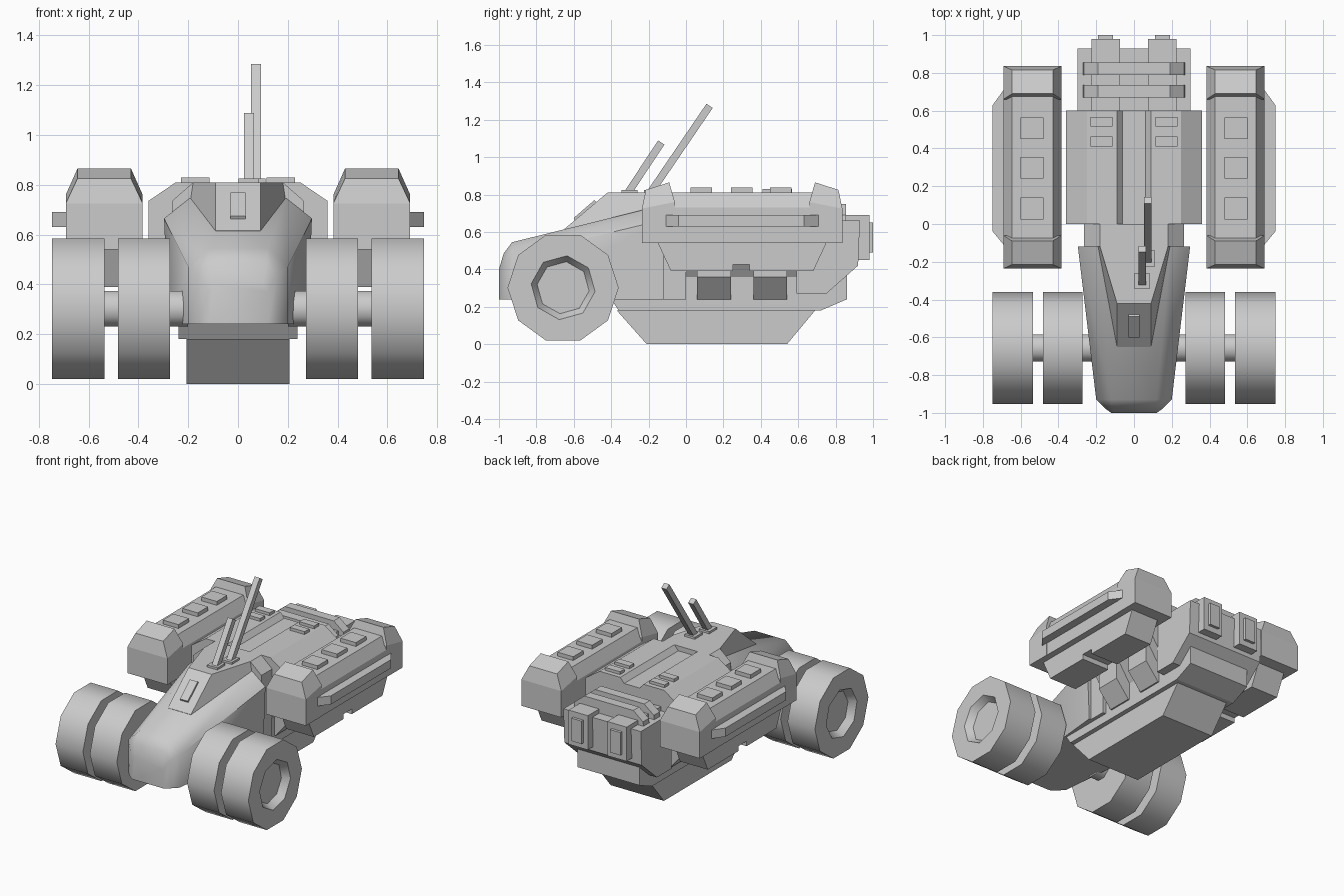
import bpy, bmesh
from math import sin, cos, pi, radians
from mathutils import Vector

if "Cube" in bpy.data.objects:
    bpy.data.objects.remove(bpy.data.objects["Cube"])


def loft(name, rings, mirror=False, smooth=0):
    """Skin equal-length rings of 3D points and cap both ends."""
    bm = bmesh.new()
    vs = [[bm.verts.new(p) for p in r] for r in rings]
    n = len(vs[0])
    for a, b in zip(vs, vs[1:]):
        for i in range(n):
            j = (i + 1) % n
            bm.faces.new((a[i], a[j], b[j], b[i]))
    bm.faces.new(vs[0])
    bm.faces.new(vs[-1])
    bmesh.ops.recalc_face_normals(bm, faces=bm.faces)
    me = bpy.data.meshes.new(name)
    bm.to_mesh(me)
    bm.free()
    ob = bpy.data.objects.new(name, me)
    bpy.context.collection.objects.link(ob)
    if smooth:
        activate(ob)
        bpy.ops.object.shade_smooth_by_angle(angle=radians(smooth))
    if mirror:
        ob.modifiers.new("mirror", 'MIRROR').use_mirror_merge = False
    return ob


def activate(ob):
    bpy.ops.object.select_all(action='DESELECT')
    ob.select_set(True)
    bpy.context.view_layer.objects.active = ob


def prism_x(name, yz, x0, x1, mirror=False, smooth=0):
    return loft(name, [[(x, y, z) for y, z in yz] for x in (x0, x1)], mirror, smooth)


def both(half):
    """Complete a right-hand half outline (bottom to top) to the left."""
    return half + [(-x, z) for x, z in reversed(half)]


def box(name, x0, x1, y0, y1, z0, z1, mirror=False):
    return prism_x(name, [(y0, z0), (y1, z0), (y1, z1), (y0, z1)], x0, x1, mirror)


def rect(x0, x1, y0, y1, z0, z1):
    """Ring of four corners; z0 applies at y0 and z1 at y1."""
    return [(x0, y0, z0), (x1, y0, z0), (x1, y1, z1), (x0, y1, z1)]


def circle(r, n, start=0.0):
    return [(-0.657 + r * cos(start + 2 * pi * i / n),
             0.302 + r * sin(start + 2 * pi * i / n)) for i in range(n)]


# Nose hull
nose = [(-1.0, .12, .12, .37, .10, .40), (-.975, .155, .155, .43, .115, .485),
        (-.93, .20, .20, .47, .12, .545), (-.12, .28, .297, .665, .195, .745)]
loft("nose_hull", [[(x, y, z) for x, z in both([(bw, .24), (sw, sz), (tw, tz)])]
                   for y, bw, sw, sz, tw, tz in nose], smooth=40)

# Raised wedge on the nose, with its front hatch
loft("gun_deck", [
    [(-.09, -.65, .60), (.09, -.65, .60), (.19, -.12, .70), (-.19, -.12, .70)],
    [(-.09, -.65, .616), (.09, -.65, .616), (.19, -.12, .745), (-.19, -.12, .745)],
    [(-.09, -.42, .81), (.09, -.42, .81), (.18, -.12, .81), (-.18, -.12, .81)]])
prism_x("front_hatch", [(-.59, .655), (-.60, .675), (-.49, .77), (-.475, .755)], -.03, .03)

# Neck and main body with central groove
neck = both([(.265, .24), (.265, .735), (.18, .81)])
loft("neck", [[(x, y, z) for x, z in neck] for y in (-.12, 0)])
body = both([(.24, .24), (.24, .36), (.36, .54), (.36, .735), (.25, .81), (.09, .81), (.06, .775)])
loft("main_body", [[(x, y, z) for x, z in body] for y in (0, .6)])
for y in (.41, .515):
    box("roof_vent", .115, .23, y, y + .052, .80, .83, True)

# Lower hull, keel and side blocks
prism_x("lower_hull", [(-.40, .24), (-.36, .18), (.72, .18), (.86, .24), (.86, .37), (-.12, .37)],
        -.24, .24)
prism_x("keel", [(-.37, .18), (-.21, 0), (.54, 0), (.69, .18)], -.207, .207)
for y in (.06, .36):
    loft("side_block", [[(.23, t, .24), (.25, t, .24), (.35, t, .36), (.35, t, .5), (.23, t, .42)]
                        for t in (y, y + .18)], True)

# Rear section, engines and cross bars
prism_x("rear_body", [(.59, .27), (.75, .27), (.92, .42), (.93, .66), (.59, .66)], -.3, .3)
box("engine", .075, .225, .6, .98, .45, .69, True)
box("exhaust", .11, .19, .97, 1.0, .49, .65, True)
for y in (.67, .79):
    loft("cross_bar", [[(x, t, z) for x, z in both([(.27, .65), (.265, .69), (.19, .75)])]
                       for t in (y, y + .065)])

# Side pods
pod = [(.385, .54), (.69, .54), (.69, .73), (.645, .81), (.43, .81), (.385, .73)]
loft("pod_body", [[(x, y, z) for x, z in pod] for y in (-.08, .68)], True)
for s in (-1, 1):
    # y measured outward from the pod middle at y = 0.3
    Y = lambda d: .3 + s * d
    loft("pod_cap", [rect(.383, .692, Y(.36), Y(.536), .54, .54),
                     rect(.383, .692, Y(.36), Y(.536), .76, .725),
                     rect(.43, .645, Y(.39), Y(.515), .865, .825)], True)
loft("pod_rail", [[(.68, -.11, z), (.69, -.11, z), (.748, -.04, z),
                   (.748, .63, z), (.69, .71, z), (.68, .71, z)] for z in (.63, .69)], True)
for y in (.025, .24, .45):
    box("pod_button", .48, .60, y, y + .115, .80, .837, True)
prism_x("pod_underside", [(-.15, .54), (-.08, .39), (.25, .39), (.25, .425),
                          (.34, .425), (.34, .39), (.68, .39), (.75, .54)], .43, .645, True)

# Wheels, axle and recessed hub
prism_x("axle", circle(.078, 8, pi / 8), .2, .56, True, 50)
prism_x("inner_wheel", circle(.297, 10), .273, .482, True, 40)
wheel = prism_x("outer_wheel", circle(.297, 10), .536, .748)
cutter = loft("hub_cutter", [[(x, y, z) for y, z in circle(r, 8, radians(83))]
                             for x, r in ((.70, .140), (.748, .172), (.80, .207))])
cutter.hide_render = True
mod = wheel.modifiers.new("hub", 'BOOLEAN')
mod.operation = 'DIFFERENCE'
mod.solver = 'EXACT'
mod.object = cutter
activate(wheel)
bpy.ops.object.modifier_apply(modifier="hub")
bpy.data.objects.remove(cutter)
bpy.ops.object.shade_smooth_by_angle(angle=radians(40))
wheel.modifiers.new("mirror", 'MIRROR').use_mirror_merge = False

# Raised gun barrels on small plates
for name, x, y, tip in (("long_barrel", .072, -.19, (.126, 1.274)),
                        ("short_barrel", .044, -.31, (-.132, 1.078))):
    a, b = Vector((y, .81)), Vector(tip)
    d = (b - a).normalized() * .02
    side = Vector((-d.y, d.x))
    prism_x(name, [a + side, b + side, b - side, a - side], x - .02, x + .02)
    box("barrel_plate", x - .042, x + .038, y - .035, y + .05, .80, .825)
